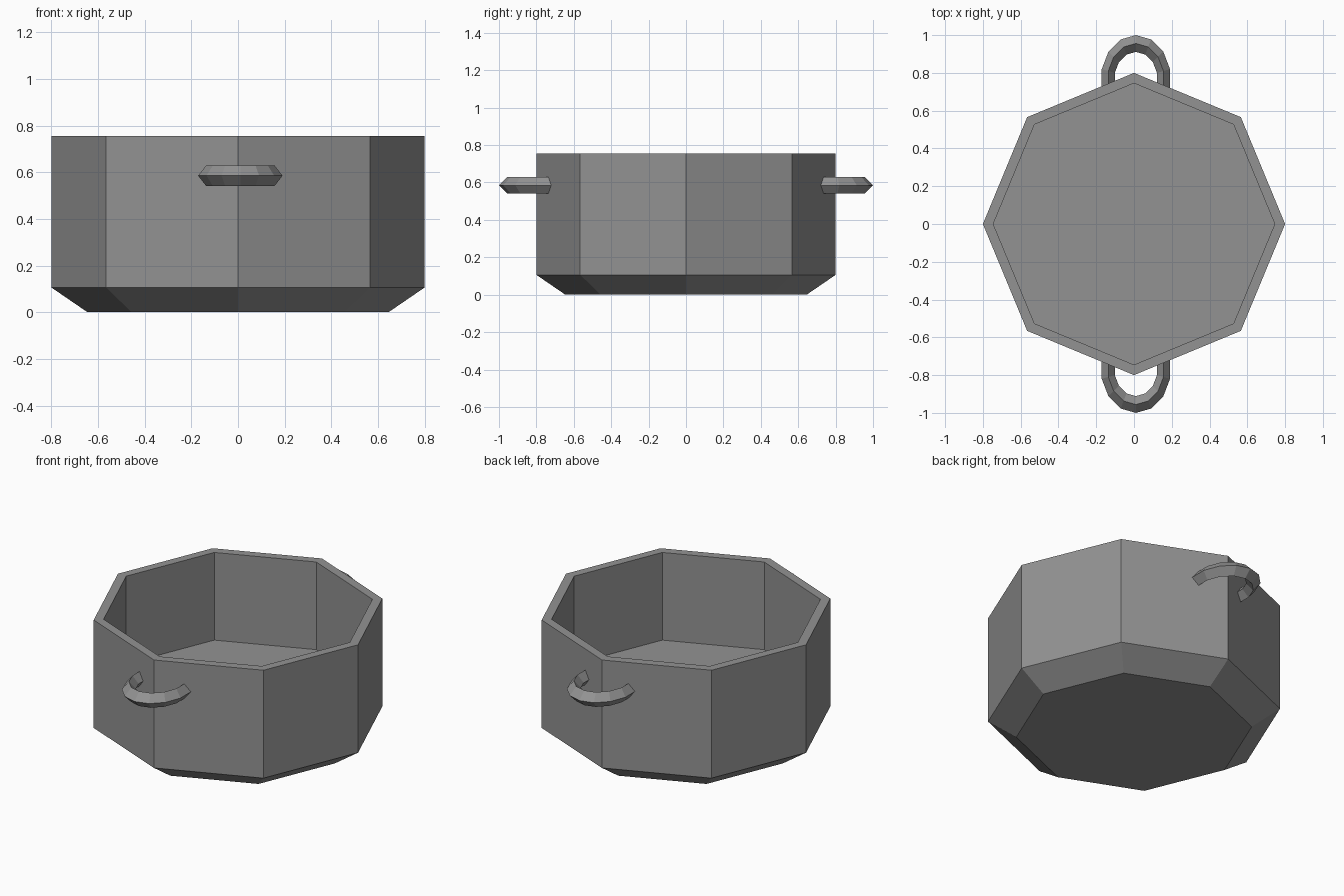
import bpy
import math

if "Cube" in bpy.data.objects:
    bpy.data.objects.remove(bpy.data.objects["Cube"])

metal = bpy.data.materials.new("dark_metal")
metal.diffuse_color = (0.29, 0.29, 0.29, 1.0)
metal.use_nodes = True
metal.node_tree.nodes["Principled BSDF"].inputs["Base Color"].default_value = metal.diffuse_color


def add_mesh(name, verts, faces):
    mesh = bpy.data.meshes.new(name)
    mesh.from_pydata(verts, [], faces)
    mesh.materials.append(metal)
    mesh.update()
    obj = bpy.data.objects.new(name, mesh)
    bpy.context.collection.objects.link(obj)
    return obj


# Pot body: eight-sided lathe, from the underside over the rim to the inner floor
SIDES = 8
profile = [(0.645, 0.0), (0.80, 0.106), (0.80, 0.756), (0.745, 0.756), (0.745, 0.228)]
verts, faces = [], []
for r, z in profile:
    for i in range(SIDES):
        a = math.tau * i / SIDES
        verts.append((r * math.cos(a), r * math.sin(a), z))
for k in range(len(profile) - 1):
    for i in range(SIDES):
        j = (i + 1) % SIDES
        faces.append((k * SIDES + i, k * SIDES + j, (k + 1) * SIDES + j, (k + 1) * SIDES + i))
faces.append(tuple(reversed(range(SIDES))))
last = (len(profile) - 1) * SIDES
faces.append(tuple(range(last, last + SIDES)))
add_mesh("pot_body", verts, faces)


# Handles: half of a stretched 14-sided ring with a diamond cross-section
def handle(name, side):
    major, minor, stretch = 0.15, 0.0355, 1.25
    cx, cy, cz = 0.01, 1.0 - (major + minor) * stretch, 0.585
    verts, faces = [], []
    steps = range(-4, 5)
    for s in steps:
        a = math.tau * s / 14
        for q in range(4):
            b = math.tau * q / 4
            r = major + minor * math.cos(b)
            x = cx + r * math.sin(a)
            # ends rest just inside the wall
            y = max(cy + r * math.cos(a) * stretch, 0.785 - 0.414 * abs(x))
            verts.append((x, side * y, cz + minor * math.sin(b) * stretch))
    n = len(steps)
    for k in range(n - 1):
        for q in range(4):
            p = (q + 1) % 4
            faces.append((k * 4 + q, k * 4 + p, k * 4 + 4 + p, k * 4 + 4 + q))
    faces.append((3, 2, 1, 0))
    faces.append(tuple(range(n * 4 - 4, n * 4)))
    obj = add_mesh(name, verts, faces)
    # make the outermost face point outwards
    tip = max(obj.data.polygons, key=lambda f: side * f.center.y)
    if tip.normal.y * side < 0:
        obj.data.flip_normals()


handle("front_handle", -1)
handle("back_handle", 1)
